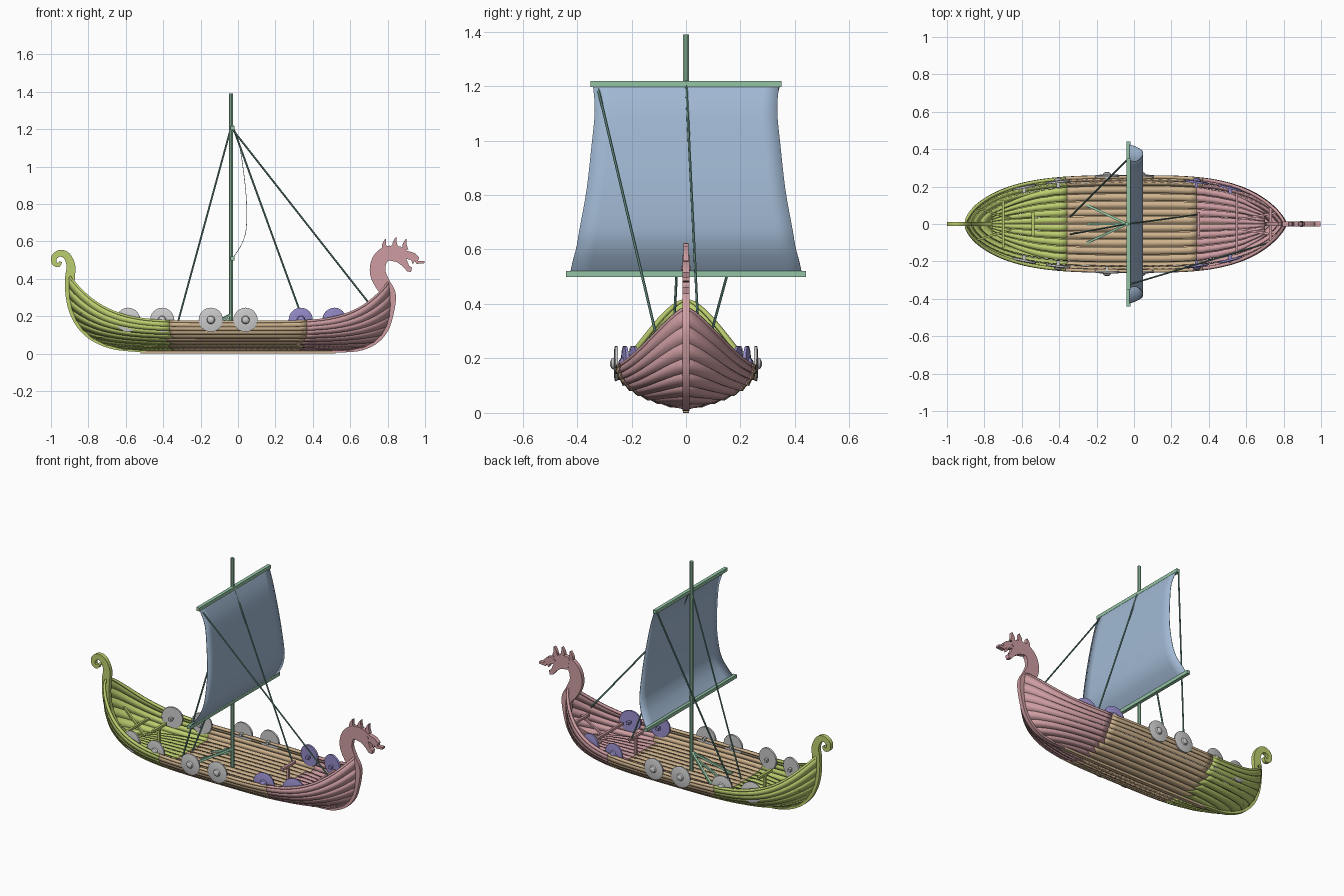
import bpy, bmesh, math
from mathutils import Vector

if "Cube" in bpy.data.objects:
    bpy.data.objects.remove(bpy.data.objects["Cube"])

def mat(name, c):
    m = bpy.data.materials.new(name)
    m.diffuse_color = (*c, 1)
    m.use_nodes = True
    m.node_tree.nodes["Principled BSDF"].inputs["Base Color"].default_value = m.diffuse_color
    return m

GREEN = mat("stern_green", (.50, .62, .16))
TAN = mat("midship_tan", (.62, .45, .27))
PINK = mat("bow_pink", (.62, .34, .36))
SPAR = mat("spar_green", (.30, .56, .38))
ROPE = mat("rope_green", (.16, .33, .28))
BLUE = mat("sail_blue", (.36, .49, .66))
PURPLE = mat("shield_purple", (.31, .27, .60))

def make(name, verts, faces, m=None, merge=False):
    me = bpy.data.meshes.new(name)
    me.from_pydata(verts, [], faces)
    bm = bmesh.new()
    bm.from_mesh(me)
    if merge:
        bmesh.ops.remove_doubles(bm, verts=bm.verts, dist=1e-5)
    bmesh.ops.recalc_face_normals(bm, faces=bm.faces)
    bm.to_mesh(me)
    bm.free()
    o = bpy.data.objects.new(name, me)
    bpy.context.collection.objects.link(o)
    if m:
        me.materials.append(m)
    return o

def solid(o, t):
    s = o.modifiers.new("thickness", 'SOLIDIFY')
    s.thickness, s.offset = t, 0
    return o

def bar(name, a, b, r, m, sides=4):
    # straight prism between two points
    a, b = Vector(a), Vector(b)
    q = (b - a).to_track_quat('Z', 'Y')
    v = []
    for p in (a, b):
        for i in range(sides):
            t = 2 * math.pi * (i + .5) / sides
            v.append(p + q @ Vector((r * math.cos(t), r * math.sin(t), 0)))
    f = [(i, (i + 1) % sides, sides + (i + 1) % sides, sides + i) for i in range(sides)]
    f += [tuple(range(sides)), tuple(range(sides, 2 * sides))]
    return make(name, v, f, m)

def smooth(pts, n=5):
    # Catmull-Rom through points of any dimension
    out = []
    for i in range(len(pts) - 1):
        p = [pts[max(i - 1, 0)], pts[i], pts[i + 1], pts[min(i + 2, len(pts) - 1)]]
        for k in range(n):
            t = k / n
            out.append([.5 * (2*b + (c - a)*t + (2*a - 5*b + 4*c - d)*t*t + (3*b - a - 3*c + d)*t**3)
                        for a, b, c, d in zip(*p)])
    return out + [list(pts[-1])]

def ribbon(name, pts, th, m):
    # timber following (x, z, half width) points, of thickness th in y
    P, v, f = smooth(pts), [], []
    for i, (x, z, w) in enumerate(P):
        a, b = P[max(i - 1, 0)], P[min(i + 1, len(P) - 1)]
        d = Vector((b[0] - a[0], b[1] - a[1])).normalized()
        for s, y in ((1, th), (1, -th), (-1, -th), (-1, th)):
            v.append((x - d.y * w * s, y, z + d.x * w * s))
    for i in range(len(P) - 1):
        f += [(4*i + j, 4*i + (j+1) % 4, 4*i + 4 + (j+1) % 4, 4*i + 4 + j) for j in range(4)]
    f += [(0, 1, 2, 3), tuple(range(len(v) - 4, len(v)))]
    return make(name, v, f, m)

def cutout(name, pts, th, m):
    n = len(pts)
    v = [(x, y, z) for y in (-th, th) for x, z in pts]
    f = [tuple(range(n)), tuple(range(n, 2 * n))]
    f += [(i, (i + 1) % n, n + (i + 1) % n, n + i) for i in range(n)]
    return make(name, v, f, m)

# Hull surface: u runs stern to bow, v runs keel to gunwale
BOW = ((.50, .02), (.82, .0), (.83, .2), (.805, .38))
STERN = ((-.50, .02), (-.88, .02), (-.91, .25), (-.90, .41))

def bez(c, t):
    k = ((1-t)**3, 3*t*(1-t)**2, 3*t*t*(1-t), t**3)
    return [sum(a * p[i] for a, p in zip(k, c)) for i in (0, 1)]

def hull(u, v):
    ex, ez = bez(BOW if u > 0 else STERN, v)
    a = min(abs(u), 1)
    zm = .02 + .148 * v**1.4
    y = .25 * math.sin(v * math.pi / 2)**.95 * (1 - a**3.4)**(.75 if u > 0 else .62)
    return Vector((ex * a, y + .004, zm + (ez - zm) * a**5))

REGIONS = [("stern", -.37, GREEN), ("midship", .35, TAN), ("bow", 9, PINK)]
def region(x):
    return next(i for i, r in enumerate(REGIONS) if x < r[1])

def by_region(part, quads, t):
    # split quads into stern, midship and bow objects
    for i, (n, _, m) in enumerate(REGIONS):
        q = [c for c in quads if region(sum(p[0] for p in c) / 4) == i]
        v = [p for c in q for p in c]
        solid(make(n + "_" + part, v, [tuple(range(4*k, 4*k + 4)) for k in range(len(q))], m, True), t)

# Overlapping strakes, mirrored
US = [math.sin(math.pi / 2 * (i / 30 - 1)) for i in range(61)]
N = 9
quads, rail = [], []
for s in (1, -1):
    S = Vector((1, s, 1))
    for k in range(N):
        lo = [(hull(u, k / N) + Vector((0, .007 * (1 - u**8), -.003))) * S for u in US]
        hi = [hull(u, (k + 1) / N) * S for u in US]
        quads += [(lo[i], lo[i+1], hi[i+1], hi[i]) for i in range(60)]
    for i in range(60):
        a, b = hull(US[i], 1), hull(US[i+1], 1)
        o, d = Vector((0, .006, .003)), Vector((0, -.012, .003))
        rail.append([p * S for p in (a + o, b + o, b + d, a + d)])
by_region("strakes", quads, .007)
by_region("gunwale", rail, .012)

# Deck planks at a constant height
DZ = .092
def deck_half(x):
    best = 0
    for k in range(1, 60):
        v = k / 60
        ex = bez(BOW if x > 0 else STERN, v)[0]
        if abs(x) < abs(ex):
            p = hull(x / ex, v)
            if p.z <= DZ:
                best = max(best, p.y)
    return best
XS = [-.76 + 1.46 * i / 40 for i in range(41)]
W = [deck_half(x) for x in XS]
planks = []
for j in range(-5, 5):
    e0, e1 = (j + .04) / 5, (j + .96) / 5
    for i in range(40):
        planks.append([Vector((XS[a], W[a] * e, DZ)) for a, e in ((i, e0), (i+1, e0), (i+1, e1), (i, e1))])
by_region("deck", planks, .008)

# Keel, curled stern post, bow stem with neck
ribbon("keel", [(-.52, .014, .013), (0, .013, .013), (.52, .014, .013)], .011, TAN)
ribbon("stern_post", [(*bez(STERN, t / 6), .013 + .002 * t) for t in range(6)] +
       [(-.898, .41, .026), (-.893, .47, .023), (-.915, .522, .02), (-.952, .537, .018),
        (-.982, .517, .016), (-.983, .485, .013), (-.96, .474, .011), (-.947, .492, .007)], .012, GREEN)
ribbon("bow_stem", [(*bez(BOW, t / 6), .013 + .002 * t) for t in range(5)] +
       [(.812, .31, .033), (.775, .37, .041), (.747, .435, .042), (.757, .50, .040),
        (.80, .54, .036), (.85, .535, .036)], .012, PINK)

# Beast head with open mouth, horns and crest
cutout("figurehead", [(.79, .57), (.83, .58), (.87, .572), (.905, .55), (.945, .538), (.968, .515), (.962, .497),
       (.998, .497), (.998, .484), (.955, .48), (.945, .495), (.935, .478), (.925, .502), (.90, .507),
       (.915, .47), (.93, .46), (.925, .437), (.905, .44), (.88, .468), (.85, .49), (.80, .50)], .013, PINK)
for x, z in ((.775, .555), (.832, .565), (.885, .555)):
    ribbon("crest_horn", [(x + .01, z, .016), (x + .006, z + .028, .011), (x + .014, z + .058, .002)], .010, PINK)
for s in (1, -1):
    bar("eye", (.895, s * .010, .53), (.895, s * .017, .53), .009, PINK, 10)

# Crossbeams and diagonal braces at the ends
for n, x, w, z, m in (("stern", -.70, .125, .17, GREEN), ("bow", .55, .165, .165, PINK), ("bow", .73, .09, .2, PINK)):
    bar(n + "_crossbeam", (x, -w, z), (x, w, z), .010, m)
for s in (1, -1):
    bar("stern_brace", (-.84, s * .085, .22), (-.66, s * .03, .11), .008, GREEN)
    bar("bow_brace", (.76, s * .06, .2), (.56, s * .025, .12), .008, PINK)
# T-shaped spar rests
for n, x, m in (("stern", -.54, GREEN), ("bow", .345, PINK)):
    bar(n + "_rest_post", (x, 0, DZ), (x, 0, .2), .010, m)
    bar(n + "_rest_bar", (x, -.065, .205), (x, .065, .205), .011, m)

# Shields: stepped lathe with rim and boss
PROFILE = [(0, -.006), (.064, -.006), (.065, .004), (.058, .006), (.022, .008), (.018, .016), (.009, .021), (0, .022)]
def shield(x, y, s, yaw, m):
    n, v, f = 24, [], []
    for r, h in PROFILE:
        for i in range(n):
            t = 2 * math.pi * i / n
            px, py = r * math.cos(t), h
            c, w = math.cos(yaw), math.sin(yaw)
            v.append((x + px * c + py * w, s * (y - px * w + py * c), .181 + r * math.sin(t)))
    for k in range(len(PROFILE) - 1):
        f += [(k*n + i, k*n + (i+1) % n, (k+1)*n + (i+1) % n, (k+1)*n + i) for i in range(n)]
    make("shield", v, f, m, True)
    bar("shield_grip", (x, s * (y - .03), .175), (x, s * y, .175), .012, m)
for x, y, yaw, m in ((-.587, .197, -.2, None), (-.405, .226, -.12, None), (-.145, .257, -.02, None),
                     (.04, .257, .02, None), (.335, .224, .14, PURPLE), (.515, .192, .24, PURPLE)):
    for s in (1, -1):
        shield(x, y, s, yaw, m)

# Mast, yards and mast-foot struts
bar("mast", (-.038, 0, DZ), (-.038, 0, 1.39), .011, SPAR, 8)
bar("upper_yard", (-.03, -.35, 1.207), (-.03, .35, 1.207), .015, SPAR)
bar("lower_yard", (-.03, -.44, .51), (-.03, .44, .51), .015, SPAR)
for s in (1, -1):
    bar("mast_strut", (-.038, 0, .21), (-.25, s * .1, DZ), .009, SPAR)
bar("mast_strut", (-.038, 0, .19), (-.25, 0, DZ), .008, SPAR)

# Billowing sail: (half width, x, z) up the height
rows = smooth([(.425, -.025, .515), (.415, .005, .56), (.402, .03, .61), (.39, .045, .68), (.365, .045, .82),
               (.348, .03, .97), (.335, .008, 1.11), (.342, -.025, 1.205)], 4)
C = 12
sv = [(x, w * (2 * j / C - 1), z) for w, x, z in rows for j in range(C + 1)]
sf = [(i*(C+1) + j, i*(C+1) + j + 1, (i+1)*(C+1) + j + 1, (i+1)*(C+1) + j)
      for i in range(len(rows) - 1) for j in range(C)]
solid(make("sail", sv, sf, BLUE), .003)

# Rigging
for a, b in (((-.03, -.325, 1.2), (.72, -.10, .245)), ((-.03, 0, 1.22), (.337, .05, .21)),
             ((-.04, .34, 1.2), (-.34, .04, .1)), ((-.04, 0, 1.2), (-.34, -.055, .1))):
    bar("rigging_rope", a, b, .005, ROPE, 6)

for o in bpy.context.collection.objects:
    o.select_set(True)
    bpy.context.view_layer.objects.active = o
bpy.ops.object.shade_smooth_by_angle(angle=math.radians(30))
